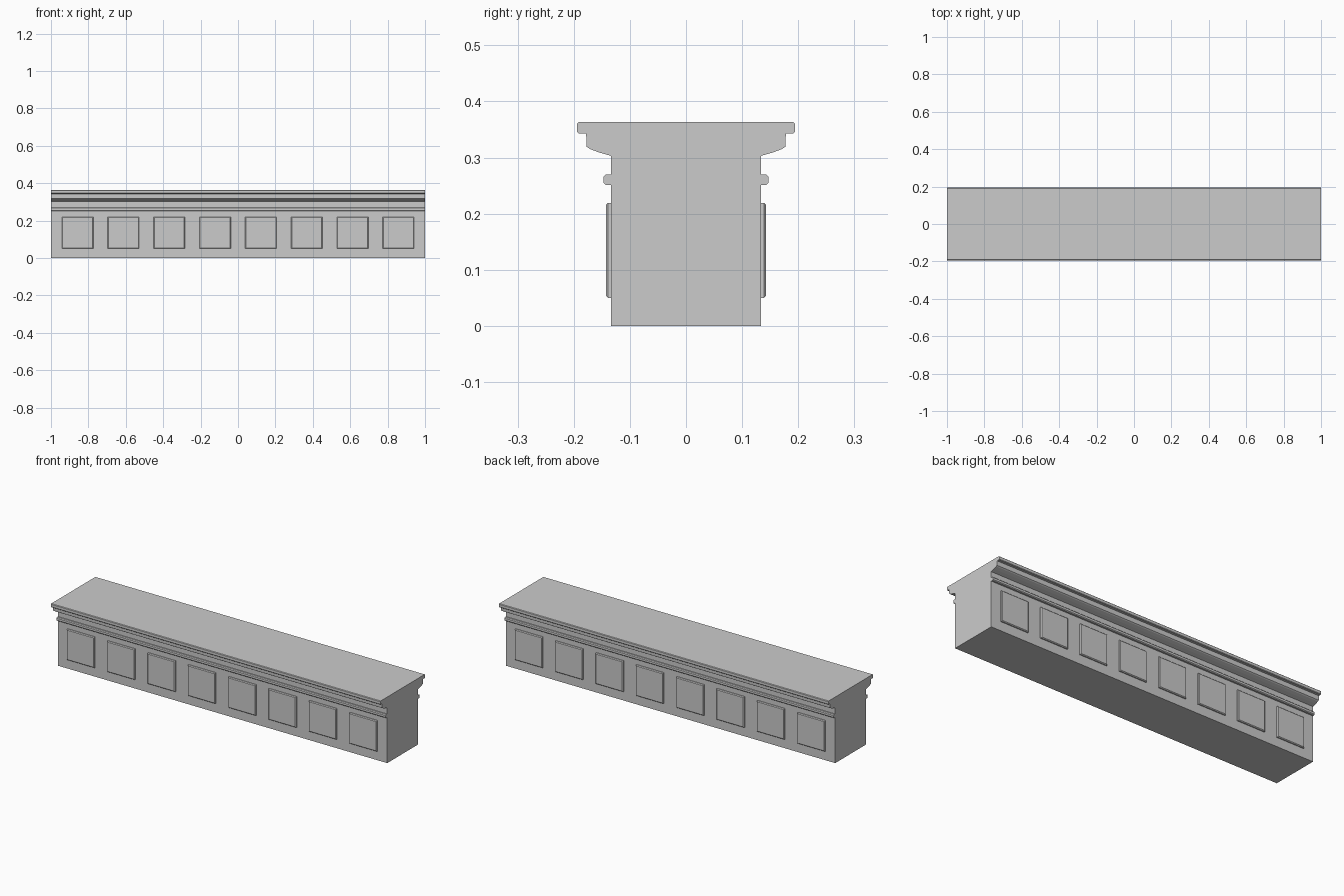
import bpy, bmesh

if "Cube" in bpy.data.objects:
    bpy.data.objects.remove(bpy.data.objects["Cube"])

def extrude_profile(name, half):
    """Mirror a (y, z) half profile and extrude it along x from -1 to 1."""
    ring = half + [(-y, z) for y, z in reversed(half)]
    bm = bmesh.new()
    face = bm.faces.new([bm.verts.new((-1, y, z)) for y, z in ring])
    ext = bmesh.ops.extrude_face_region(bm, geom=[face])
    moved = [v for v in ext["geom"] if isinstance(v, bmesh.types.BMVert)]
    bmesh.ops.translate(bm, verts=moved, vec=(2, 0, 0))
    bmesh.ops.recalc_face_normals(bm, faces=bm.faces)
    mesh = bpy.data.meshes.new(name)
    bm.to_mesh(mesh)
    bm.free()
    ob = bpy.data.objects.new(name, mesh)
    bpy.context.collection.objects.link(ob)
    return ob

# Beam: wall, rounded bead, crown moulding and top slab in one section
extrude_profile("cornice_beam", [
    (0.134, 0.0),
    (0.134, 0.251), (0.143, 0.251), (0.147, 0.255),
    (0.147, 0.266), (0.143, 0.270), (0.134, 0.270),
    (0.134, 0.303), (0.155, 0.309), (0.171, 0.315), (0.177, 0.319),
    (0.178, 0.343), (0.191, 0.343), (0.194, 0.346),
    (0.194, 0.360), (0.191, 0.363),
])

# Raised square panels with tapered edges, eight on each long side
W, Z0, Z1, CH = 0.084, 0.05, 0.219, 0.004
for side, label in ((-1, "front"), (1, "back")):
    bm = bmesh.new()
    for i in range(8):
        cx = (i - 3.5) * 0.245
        rings = []
        for y, inset in ((0.13, 0), (0.139, 0), (0.143, CH)):
            x, lo, hi = W - inset, Z0 + inset, Z1 - inset
            rings.append([bm.verts.new((cx + a, side * y, z)) for a, z in
                          ((-x, lo), (x, lo), (x, hi), (-x, hi))])
        for r, s in zip(rings, rings[1:]):
            for k in range(4):
                n = (k + 1) % 4
                bm.faces.new((r[k], r[n], s[n], s[k]))
        bm.faces.new(rings[0])
        bm.faces.new(rings[-1])
    bmesh.ops.recalc_face_normals(bm, faces=bm.faces)
    mesh = bpy.data.meshes.new(label + "_panels")
    bm.to_mesh(mesh)
    bm.free()
    bpy.context.collection.objects.link(
        bpy.data.objects.new(label + "_panels", mesh))
